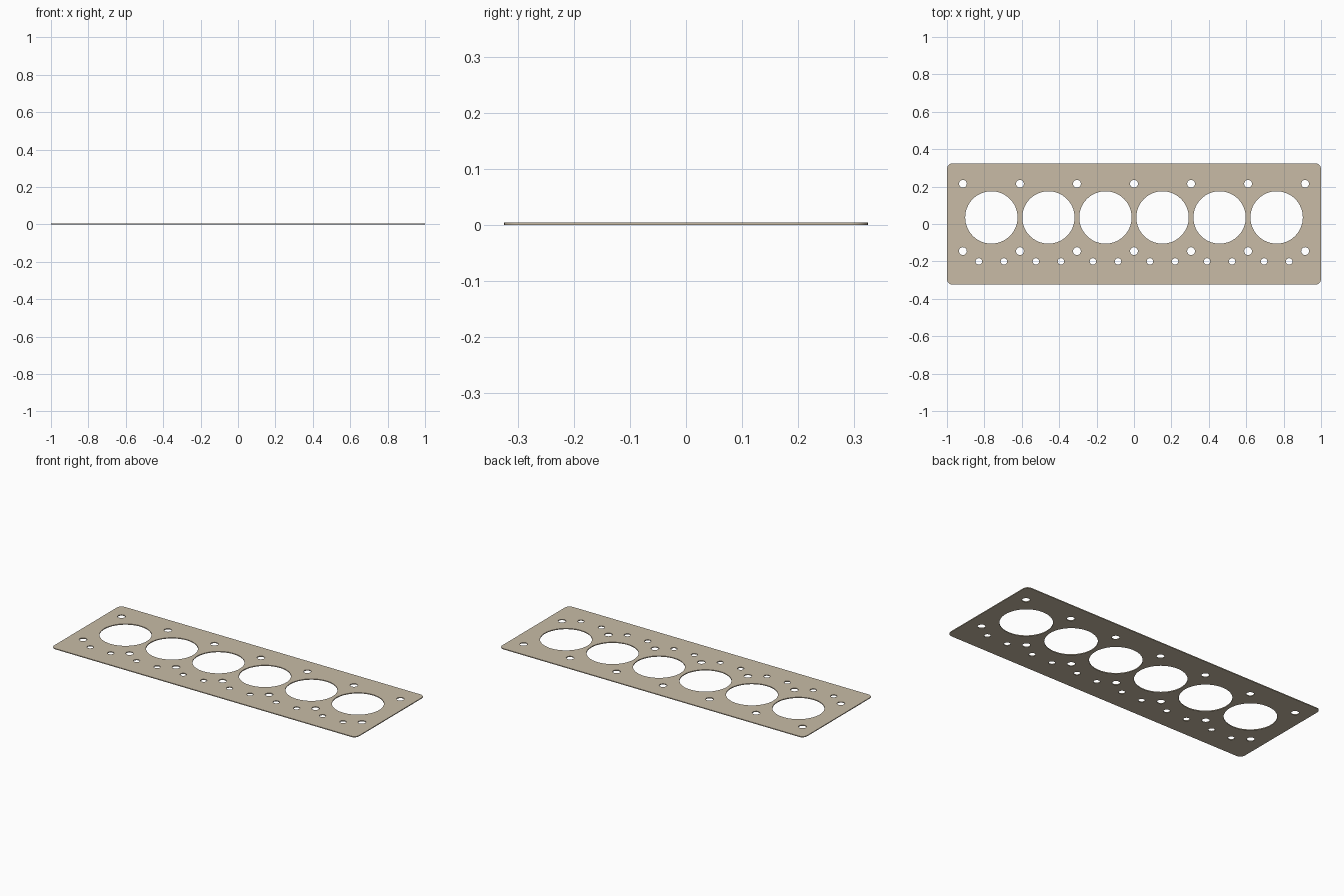
import bpy
from math import cos, sin, pi

if "Cube" in bpy.data.objects:
    bpy.data.objects.remove(bpy.data.objects["Cube"])

W, D, T, R = 1.0, 0.324, 0.005, 0.03   # half width, half depth, thickness, corner radius
PITCH, BORE_Y = 0.305, 0.035

curve = bpy.data.curves.new("gasket_plate", 'CURVE')
curve.dimensions = '2D'
curve.fill_mode = 'BOTH'
curve.extrude = T / 2


def add_loop(points):
    s = curve.splines.new('POLY')
    s.points.add(len(points) - 1)
    for p, (x, y) in zip(s.points, points):
        p.co = (x, y, 0, 1)
    s.use_cyclic_u = True


def hole(x, y, r, n):
    add_loop([(x + r * cos(2 * pi * i / n), y + r * sin(2 * pi * i / n)) for i in range(n)])


# rounded outline
outline = []
for k, (sx, sy) in enumerate([(1, 1), (-1, 1), (-1, -1), (1, -1)]):
    for i in range(9):
        a = pi / 2 * (k + i / 8)
        outline.append((sx * (W - R) + R * cos(a), sy * (D - R) + R * sin(a)))
add_loop(outline)

# cylinder bores, each with a pair of small passages in front
for i in range(6):
    x = (i - 2.5) * PITCH
    hole(x, BORE_Y, 0.14, 64)
    for s in (-1, 1):
        hole(x + s * 0.067, -0.20, 0.0175, 16)

# bolt holes in two rows
for i in range(7):
    for s in (-1, 1):
        hole((i - 3) * PITCH, BORE_Y + s * 0.18, 0.021, 20)

plate = bpy.data.objects.new("gasket_plate", curve)
bpy.context.collection.objects.link(plate)
plate.location.z = T / 2
mat = bpy.data.materials.new("tan_gasket")
mat.diffuse_color = (0.58, 0.50, 0.38, 1)
mat.use_nodes = True
mat.node_tree.nodes["Principled BSDF"].inputs["Base Color"].default_value = mat.diffuse_color
curve.materials.append(mat)

# solid mesh with sharp rims and smooth hole walls
bpy.context.view_layer.objects.active = plate
plate.select_set(True)
bpy.ops.object.convert(target='MESH')
plate = bpy.context.object
bpy.ops.object.mode_set(mode='EDIT')
bpy.ops.mesh.select_all(action='SELECT')
bpy.ops.mesh.remove_doubles(threshold=0.0001)
bpy.ops.mesh.normals_make_consistent(inside=False)
bpy.ops.object.mode_set(mode='OBJECT')
bpy.ops.object.shade_smooth_by_angle()
